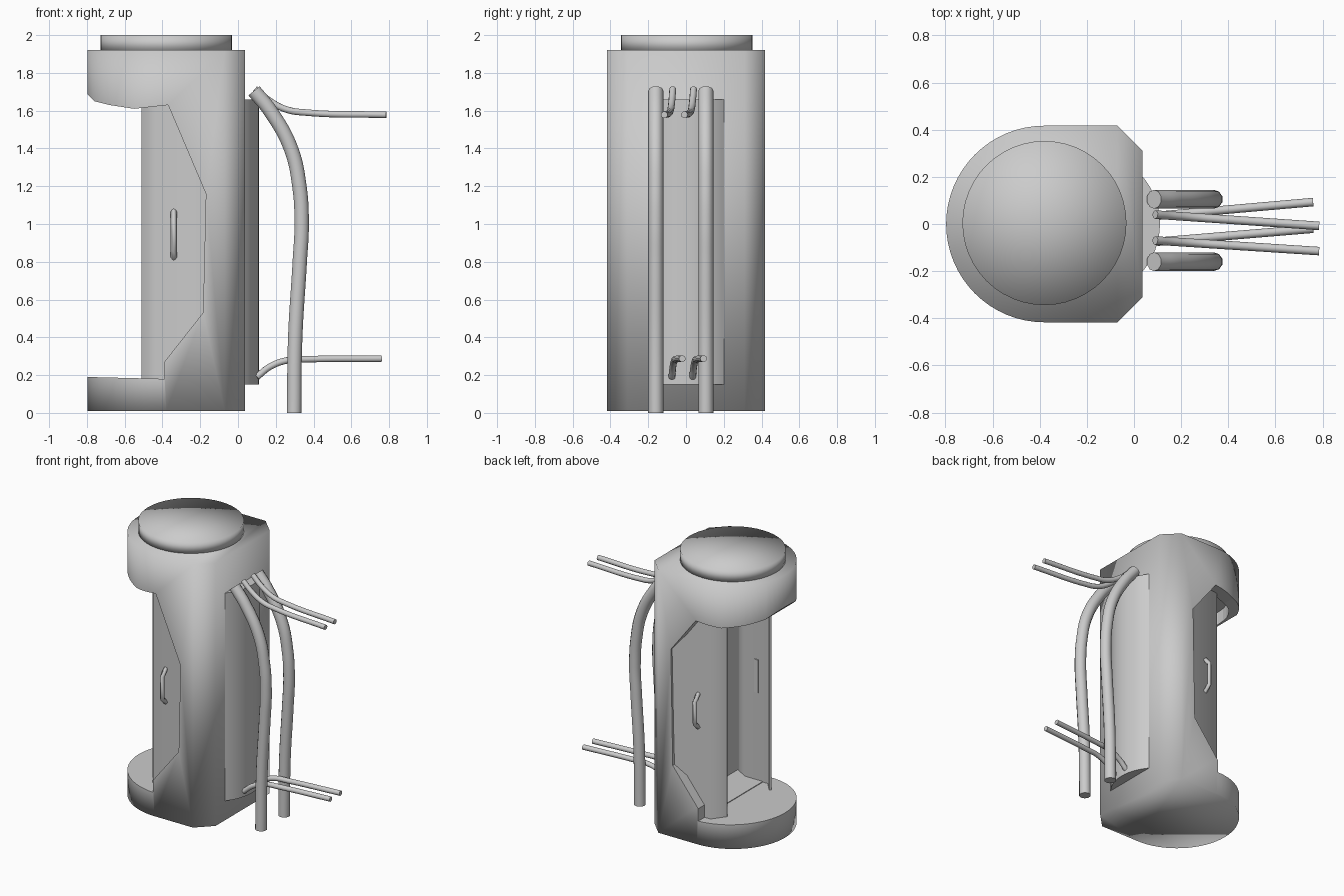
import bpy, bmesh, math
from mathutils import Vector

old = bpy.data.objects.get("Cube")
if old:
    bpy.data.objects.remove(old)

grey = bpy.data.materials.new("light grey")
grey.use_nodes = True
COLOUR = (0.6, 0.6, 0.6, 1)
grey.diffuse_color = COLOUR
grey.node_tree.nodes["Principled BSDF"].inputs["Base Color"].default_value = COLOUR


def add(name, data):
    ob = bpy.data.objects.new(name, data)
    bpy.context.collection.objects.link(ob)
    data.materials.append(grey)
    return ob


def smooth(ob, angle):
    bpy.ops.object.select_all(action="DESELECT")
    ob.select_set(True)
    bpy.context.view_layer.objects.active = ob
    bpy.ops.object.shade_smooth_by_angle(angle=math.radians(angle))


def prism(name, points, start, end, axis="z"):
    """Extrude a plan outline upwards, or a side outline along y."""
    bm = bmesh.new()
    place = (lambda p: (p[0], p[1], start)) if axis == "z" else (lambda p: (p[0], start, p[1]))
    face = bm.faces.new([bm.verts.new(place(p)) for p in points])
    move = Vector((0, 0, end - start) if axis == "z" else (0, end - start, 0))
    new = bmesh.ops.extrude_face_region(bm, geom=[face])["geom"]
    bmesh.ops.translate(bm, vec=move, verts=[v for v in new if isinstance(v, bmesh.types.BMVert)])
    bmesh.ops.recalc_face_normals(bm, faces=bm.faces)
    me = bpy.data.meshes.new(name)
    bm.to_mesh(me)
    bm.free()
    return add(name, me)


def arc(cx, radius, start, end, steps):
    angles = [math.radians(start + (end - start) * i / steps) for i in range(steps + 1)]
    return [(cx + radius * math.cos(a), radius * math.sin(a)) for a in angles]


def carve(ob, cutter):
    mod = ob.modifiers.new("cut", "BOOLEAN")
    mod.object = cutter
    mod.operation = "DIFFERENCE"
    mod.solver = "EXACT"
    bpy.context.view_layer.objects.active = ob
    bpy.ops.object.modifier_apply(modifier=mod.name)
    bpy.data.objects.remove(cutter)


def tube(name, points, radius, resolution=3, curved=True):
    cu = bpy.data.curves.new(name, "CURVE")
    cu.dimensions = "3D"
    cu.bevel_depth = radius
    cu.bevel_resolution = resolution
    cu.use_fill_caps = True
    sp = cu.splines.new("BEZIER" if curved else "POLY")
    if curved:
        sp.bezier_points.add(len(points) - 1)
        for bp, co in zip(sp.bezier_points, points):
            bp.co = co
            bp.handle_left_type = bp.handle_right_type = "AUTO"
    else:
        sp.points.add(len(points) - 1)
        for pt, co in zip(sp.points, points):
            pt.co = (*co, 1)
    return add(name, cu)


# Shell: round at the entrance end, chamfered at the service end, softly shaded
CX = -0.38
outline = arc(CX, 0.417, 90, 270, 32) + [(-0.07, -0.417), (0.037, -0.31), (0.037, 0.31), (-0.07, 0.417)]
shell = prism("shell", outline, 0.01, 1.92)
smooth(shell, 95)

# Doorway seen from the side; its upper corner sits higher on the left half
for end, corner in ((-0.6, 1.16), (0.6, 1.37)):
    doorway = [(-1, 0.195), (-0.39, 0.18), (-0.39, 0.27), (-0.185, 0.53), (-0.17, corner), (-0.37, 1.63),
               (-0.55, 1.61), (-0.68, 1.63), (-0.76, 1.65), (-0.8, 1.69), (-1, 1.7)]
    carve(shell, prism("doorway_cutter", doorway, 0, end, "y"))

# Cabin behind the side walls, and the recess in the ceiling
half = [(-0.53, 0.24), (-0.44, 0.335), (-0.25, 0.335), (-0.15, 0.395)]
cabin = half + [(x, -y) for x, y in reversed(half)]
carve(shell, prism("cabin_cutter", cabin, 0.185, 1.66))
carve(shell, prism("ceiling_cutter", arc(-0.43, 0.31, 0, 348.75, 31), 1.5, 1.74))

# Thin bent side walls, with an outer handle and an inner plate
for side, label in ((1, "left"), (-1, "right")):
    wall = [(-0.145, 0.408), (-0.18, 0.4), (-0.25, 0.345), (-0.44, 0.345), (-0.51, 0.255),
            (-0.50, 0.24), (-0.43, 0.325), (-0.245, 0.325), (-0.145, 0.385)]
    smooth(prism(label + "_side_wall", [(x, y * side) for x, y in wall], 0.17, 1.7), 60)
    grip = [(-0.34, y * side, z) for y, z in
            ((0.34, 0.82), (0.385, 0.86), (0.385, 1.02), (0.34, 1.07))]
    tube(label + "_door_handle", grip, 0.017, 0, False)
    plate = [(-0.355, 0.328), (-0.325, 0.328), (-0.325, 0.318), (-0.355, 0.318)]
    prism(label + "_inner_plate", [(x, y * side) for x, y in plate], 0.82, 1.06)

# Round lid with fully soft shading
bpy.ops.mesh.primitive_cylinder_add(vertices=48, radius=0.348, depth=0.09,
                                    end_fill_type="TRIFAN", location=(CX, 0.004, 1.955))
lid = bpy.context.object
lid.name = "lid"
lid.data.materials.append(grey)
lid.data.shade_smooth()

# Bulged service panel on the back of the shell
bulge = arc(-0.2025, 0.3125, -42, 42, 16)
smooth(prism("service_panel", bulge, 0.15, 1.66), 30)

# Thick hoses hanging to the ground
drop = [(0.085, 1.705), (0.17, 1.6), (0.28, 1.4), (0.325, 1.2), (0.337, 1.0),
        (0.327, 0.8), (0.303, 0.4), (0.297, 0)]
for i, y in enumerate((-0.16, 0.105)):
    tube("thick_hose_%d" % (i + 1), [(x, y, z) for x, z in drop], 0.04)

# Thin hoses running outwards, an upper and a lower pair
upper = [(0.09, 1.715), (0.17, 1.65), (0.26, 1.605), (0.36, 1.59), (0.785, 1.578)]
lower = [(0.1, 0.19), (0.17, 0.245), (0.27, 0.28), (0.36, 0.284), (0.76, 0.287)]
for label, path, spans in (("upper", upper, ((-0.07, -0.115), (0.04, -0.008))),
                           ("lower", lower, ((-0.075, -0.02), (0.035, 0.093)))):
    for i, (y0, y1) in enumerate(spans):
        first, last = path[0][0], path[-1][0]
        pts = [(x, y0 + (y1 - y0) * (x - first) / (last - first), z) for x, z in path]
        tube("%s_thin_hose_%d" % (label, i + 1), pts, 0.018)
